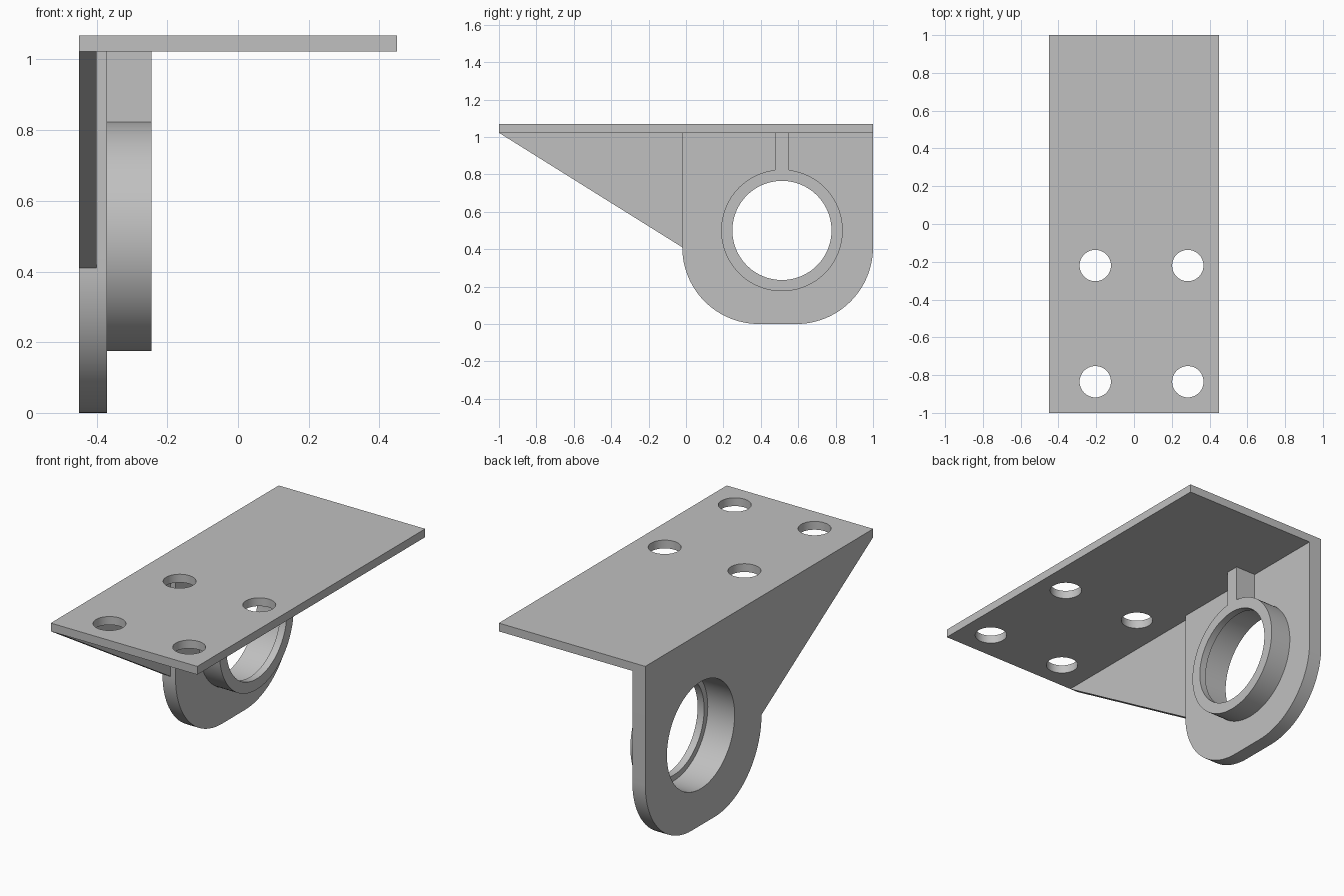
import bpy, bmesh, math
from mathutils import Vector

cube = bpy.data.objects.get("Cube")
if cube:
    bpy.data.objects.remove(cube, do_unlink=True)

grey = bpy.data.materials.new("plain grey")
grey.use_nodes = True
COLOUR = (0.53, 0.53, 0.53, 1)
grey.diffuse_color = COLOUR
grey.node_tree.nodes["Principled BSDF"].inputs["Base Color"].default_value = COLOUR

SIDE = -0.45                      # outer face of the upright
WALL = -0.37                      # inner face of the upright
BOSS_END = -0.245
PLATE_BOTTOM, PLATE_TOP = 1.022, 1.068
BORE_Y, BORE_Z, BORE_R = 0.513, 0.5, 0.297


def finish(name, bm):
    bmesh.ops.recalc_face_normals(bm, faces=bm.faces)
    mesh = bpy.data.meshes.new(name)
    bm.to_mesh(mesh)
    bm.free()
    obj = bpy.data.objects.new(name, mesh)
    bpy.context.collection.objects.link(obj)
    mesh.materials.append(grey)
    return obj


def extrude(name, points, direction):
    """Solid made by pushing a closed profile along a direction."""
    bm = bmesh.new()
    face = bm.faces.new([bm.verts.new(p) for p in points])
    moved = bmesh.ops.extrude_face_region(bm, geom=[face], use_keep_orig=True)["geom"]
    verts = [v for v in moved if isinstance(v, bmesh.types.BMVert)]
    bmesh.ops.translate(bm, verts=verts, vec=direction)
    return finish(name, bm)


def side_part(name, profile, x0, x1):
    return extrude(name, [(x0, y, z) for y, z in profile], (x1 - x0, 0, 0))


def arc(cy, cz, r, start, end, steps):
    angles = [math.radians(start + (end - start) * i / steps) for i in range(steps + 1)]
    return [(cy + r * math.cos(a), cz + r * math.sin(a)) for a in angles]


def cut(obj, cutter):
    cutter.hide_render = True
    mod = obj.modifiers.new("hole", "BOOLEAN")
    mod.operation, mod.solver, mod.object = "DIFFERENCE", "EXACT", cutter
    bpy.context.view_layer.objects.active = obj
    bpy.ops.object.modifier_apply(modifier=mod.name)
    bpy.data.objects.remove(cutter, do_unlink=True)


# Mounting plate with four bolt holes
plate = extrude("mounting_plate",
                [(SIDE, -1, PLATE_BOTTOM), (-SIDE, -1, PLATE_BOTTOM),
                 (-SIDE, 1, PLATE_BOTTOM), (SIDE, 1, PLATE_BOTTOM)],
                (0, 0, PLATE_TOP - PLATE_BOTTOM))
for x in (-0.205, 0.285):
    for y in (-0.22, -0.835):
        ring = arc(x, y, 0.083, 0, 360, 48)[:-1]
        cut(plate, extrude("bolt_hole_cutter", [(a, b, 0.95) for a, b in ring], (0, 0, 0.2)))

# Upright with rounded lower corners and the bore
R = 0.41
outline = [(1, PLATE_BOTTOM), (-0.02, PLATE_BOTTOM)]
outline += arc(-0.02 + R, R, R, 180, 270, 24) + arc(1 - R, R, R, 270, 360, 24)
upright = side_part("upright", outline, SIDE, WALL)
cut(upright, side_part("bore_cutter", arc(BORE_Y, BORE_Z, BORE_R, 0, 360, 96)[:-1], -0.6, -0.2))

# Triangular gusset
gusset = side_part("gusset", [(-1, PLATE_BOTTOM), (-0.02, R), (-0.02, PLATE_BOTTOM)], SIDE, -0.4)

# Bearing boss with a retaining lip, turned around the bore axis
section = [(WALL, BORE_R), (WALL, 0.325), (BOSS_END, 0.325),
           (BOSS_END, 0.265), (-0.285, 0.265), (-0.285, BORE_R)]
bm = bmesh.new()
verts = [bm.verts.new((x, BORE_Y + r, BORE_Z)) for x, r in section]
edges = [bm.edges.new((verts[i - 1], verts[i])) for i in range(len(verts))]
bmesh.ops.spin(bm, geom=verts + edges, cent=Vector((0, BORE_Y, BORE_Z)), axis=(1, 0, 0),
               angle=math.tau, steps=96)
bmesh.ops.remove_doubles(bm, verts=bm.verts, dist=0.0001)
boss = finish("bearing_boss", bm)

# Rib from the boss up to the plate
rib = side_part("rib", [(0.475, 0.81), (0.55, 0.81), (0.55, PLATE_BOTTOM), (0.475, PLATE_BOTTOM)],
                WALL, BOSS_END)

# Smooth round walls, sharp edges kept
bpy.ops.object.select_all(action="DESELECT")
for part in (plate, upright, gusset, boss, rib):
    part.select_set(True)
bpy.context.view_layer.objects.active = plate
bpy.ops.object.shade_smooth_by_angle(angle=math.radians(30))
